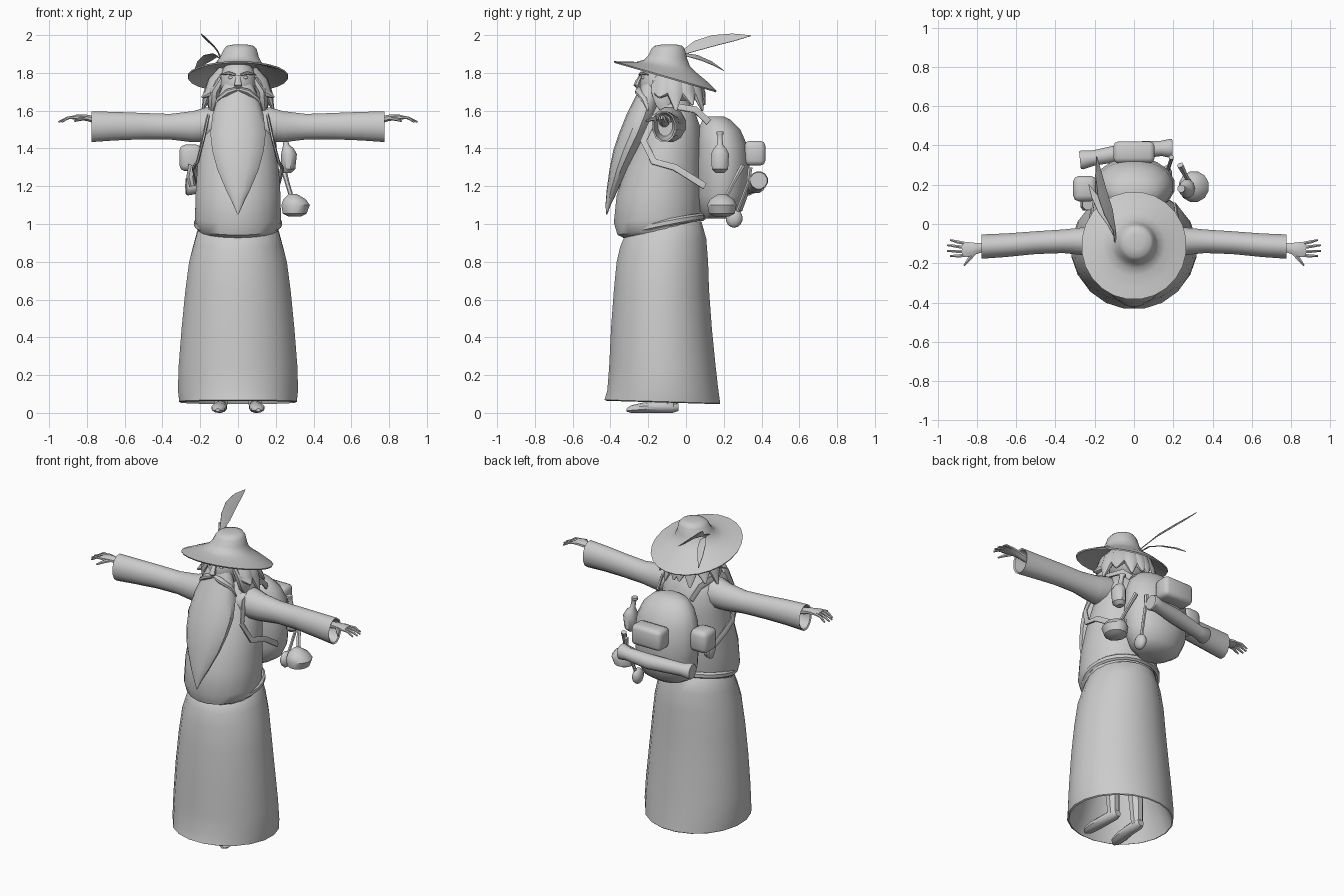
import bpy, bmesh, math
from mathutils import Vector

grey = bpy.data.materials.new("plain_grey")
grey.diffuse_color = (0.6, 0.6, 0.6, 1)


def finish(name, bm, angle=40):
    bmesh.ops.recalc_face_normals(bm, faces=bm.faces)
    me = bpy.data.meshes.new(name)
    bm.to_mesh(me)
    bm.free()
    me.materials.append(grey)
    ob = bpy.data.objects.new(name, me)
    bpy.context.collection.objects.link(ob)
    bpy.ops.object.select_all(action='DESELECT')
    ob.select_set(True)
    bpy.context.view_layer.objects.active = ob
    bpy.ops.object.shade_smooth_by_angle(angle=math.radians(angle))
    return ob


def loft(name, rings, n=12, up=(0, 0, 1), axis=None, closed=False, angle=40):
    """Oval sections (x, y, z, half width, half depth[, tilt]) joined along a path."""
    bm = bmesh.new()
    cs = [Vector(r[:3]) for r in rings]
    m = len(cs)
    loops = []
    for i, r in enumerate(rings):
        if axis:
            t = Vector(axis)
        elif closed:
            t = cs[(i + 1) % m] - cs[i - 1]
        else:
            t = cs[min(i + 1, m - 1)] - cs[max(i - 1, 0)]
        t = t.normalized()
        side = Vector(up).cross(t).normalized()
        other = t.cross(side)
        tilt = r[5] if len(r) > 5 else 0
        loop = []
        for k in range(n):
            a = 2 * math.pi * (k + 0.5) / n
            p = cs[i] + side * r[3] * math.cos(a) + other * r[4] * math.sin(a)
            p.z += tilt * (p.y - cs[i].y)
            loop.append(bm.verts.new(p))
        loops.append(loop)
    for i in range(m if closed else m - 1):
        A, B = loops[i], loops[(i + 1) % m]
        for k in range(n):
            j = (k + 1) % n
            bm.faces.new((A[k], A[j], B[j], B[k]))
    if not closed:
        bm.faces.new(loops[0])
        bm.faces.new(loops[-1])
    return finish(name, bm, angle)


def upright(name, rings, n=20, **kw):
    """Sections stacked along z given as (z, half width, front y, back y, tilt)."""
    full = [(0, (f + b) / 2, z, w, (b - f) / 2, t) for z, w, f, b, t in rings]
    return loft(name, full, n, up=(0, 1, 0), axis=(0, 0, 1), **kw)


def ball(name, c, r, seg=12):
    bm = bmesh.new()
    bmesh.ops.create_uvsphere(bm, u_segments=seg, v_segments=seg // 2 + 2, radius=1)
    for v in bm.verts:
        v.co = Vector((v.co.x * r[0] + c[0], v.co.y * r[1] + c[1], v.co.z * r[2] + c[2]))
    return finish(name, bm, 60)


def box(name, c, s, bevel=0.02):
    bm = bmesh.new()
    bmesh.ops.create_cube(bm, size=1)
    for v in bm.verts:
        v.co = Vector([v.co[i] * s[i] + c[i] for i in range(3)])
    bmesh.ops.bevel(bm, geom=bm.edges[:], offset=bevel, segments=2, affect='EDGES', profile=0.5)
    return finish(name, bm, 50)


# Robe: hollow skirt, torso with overhanging belly, sagging belt
upright("skirt", [(0.35, .2, -.32, .06, 0), (0.15, .28, -.38, .13, 0), (0.055, .305, -.425, .18, -.03),
                  (0.06, .315, -.435, .185, -.03), (0.12, .322, -.42, .175, 0), (0.25, .318, -.41, .16, 0),
                  (0.45, .302, -.40, .14, 0), (0.65, .282, -.385, .125, 0), (0.8, .262, -.37, .12, 0),
                  (0.9, .235, -.352, .11, .1), (0.97, .215, -.33, .085, .2), (0.99, .2, -.3, .06, .2)])
upright("torso", [(0.95, .2, -.3, .06, .2), (0.985, .222, -.365, .075, .2), (1.03, .23, -.385, .08, .1),
                  (1.15, .228, -.37, .085, 0), (1.3, .218, -.32, .085, 0), (1.42, .205, -.265, .085, 0),
                  (1.52, .19, -.22, .075, 0), (1.59, .16, -.19, .05, 0), (1.64, .1, -.16, .02, 0),
                  (1.68, .07, -.14, 0, 0)])
belt = []
for i in range(24):
    a = 2 * math.pi * i / 24
    belt.append((.222 * math.cos(a), -.12 + .21 * math.sin(a),
                 .99 + .045 * math.sin(a) + .012 * abs(math.cos(a)), .014, .02))
loft("belt", belt, 6, closed=True)

for s, tag in ((-1, "left"), (1, "right")):
    # Sleeve with an open cuff
    loft(tag + "_sleeve", [(s * x, y, z, a, b) for x, y, z, a, b in (
        (.08, -.09, 1.53, .09, .08), (.17, -.09, 1.525, .09, .095), (.24, -.088, 1.515, .075, .085),
        (.36, -.088, 1.515, .062, .07), (.5, -.095, 1.518, .06, .072), (.65, -.108, 1.518, .062, .078),
        (.775, -.115, 1.515, .064, .084), (.77, -.115, 1.515, .055, .075), (.66, -.11, 1.52, .04, .055))],
        12, axis=(1, 0, 0))
    # Hand with four fingers and a thumb
    loft(tag + "_hand", [(s * x, y, z, a, b) for x, y, z, a, b in (
        (.66, -.115, 1.535, .026, .022), (.77, -.12, 1.555, .024, .02), (.8, -.125, 1.562, .03, .018),
        (.85, -.13, 1.566, .042, .016), (.875, -.13, 1.563, .04, .011))], 8, axis=(1, 0, 0))
    for k, (y0, y1, reach) in enumerate(((-.099, -.082, .935), (-.12, -.108, .95),
                                         (-.141, -.137, .95), (-.161, -.163, .935))):
        loft(f"{tag}_finger_{k + 1}", [(s * .86, y0, 1.565, .009, .008),
             (s * .9, (y0 + y1) / 2, 1.562, .009, .008), (s * reach, y1, 1.54, .005, .005)], 6)
    loft(tag + "_thumb", [(s * .81, -.14, 1.56, .014, .011), (s * .84, -.18, 1.555, .011, .01),
         (s * .865, -.212, 1.545, .005, .005)], 6)
    # Leg and shoe
    loft(tag + "_leg", [(s * .09, -.08, .03, .035, .035), (s * .09, -.09, .2, .045, .045),
                        (s * .09, -.11, .4, .06, .06)], 8, up=(0, 1, 0))
    loft(tag + "_shoe", [(s * x, y, z, a, b) for x, y, z, a, b in (
        (.088, -.04, .03, .02, .02), (.09, -.07, .033, .034, .033), (.093, -.15, .032, .036, .032),
        (.1, -.23, .027, .042, .027), (.105, -.29, .02, .034, .02), (.107, -.315, .015, .012, .008))],
        10, axis=(0, -1, 0))
    # Face details and moustache
    ball(tag + "_eye", (s * .038, -.225, 1.775), (.014, .012, .01), 8)
    loft(tag + "_eyebrow", [(s * .015, -.246, 1.79, .006, .007), (s * .05, -.236, 1.8, .01, .009),
                            (s * .095, -.2, 1.79, .003, .003)], 6)
    loft(tag + "_moustache", [(s * .005, -.25, 1.715, .014, .012), (s * .05, -.25, 1.7, .022, .018),
                              (s * .1, -.22, 1.66, .02, .016), (s * .13, -.2, 1.6, .004, .004)], 8)
    # Side whiskers and hanging hair locks
    loft(tag + "_whisker", [(s * .085, -.15, 1.77, .03, .02), (s * .125, -.14, 1.71, .05, .03),
                            (s * .13, -.12, 1.64, .045, .03), (s * .14, -.1, 1.57, .008, .008)],
         8, up=(1, 0, 0))
    for k, (ang, low, r) in enumerate(((-18, 1.67, .2), (8, 1.6, .19), (35, 1.63, .2), (62, 1.6, .19), (84, 1.63, .18))):
        c, d = s * math.cos(math.radians(ang)), math.sin(math.radians(ang))
        loft(f"{tag}_hair_lock_{k + 1}", [(c * .08, -.08 + d * .08, 1.81, .04, .03),
             (c * .13, -.08 + d * .13, 1.75, .055, .035), (c * .16, -.08 + d * .16, 1.69, .045, .025),
             (c * r, -.08 + d * r, low, .006, .006)], 8, up=(c, d, .01))
    # Pack strap over the shoulder and under the arm
    loft(tag + "_strap", [(s * .12, .12, 1.54, .02, .008), (s * .135, .05, 1.605, .02, .008),
         (s * .15, -.07, 1.625, .02, .008), (s * .16, -.17, 1.56, .02, .008), (s * .185, -.225, 1.44, .02, .008),
         (s * .215, -.17, 1.33, .02, .008), (s * .235, -.06, 1.3, .02, .008),
         (s * .21, .1, 1.2, .02, .008)], 6, up=(s, 0, .3))

# Head, nose, hair and long beard
ball("head", (0, -.13, 1.745), (.1, .115, .13), 16)
ball("hair_cap", (0, -.06, 1.74), (.135, .13, .11), 14)
loft("nose", [(0, -.235, 1.79, .012, .012), (0, -.252, 1.76, .016, .016), (0, -.262, 1.735, .022, .018),
              (0, -.25, 1.718, .012, .01)], 8, up=(0, 1, 0), axis=(0, 0, 1))
loft("beard", [(0, -.19, 1.75, .075, .04), (0, -.2, 1.68, .105, .065), (0, -.235, 1.58, .138, .08),
               (0, -.275, 1.48, .15, .08), (0, -.315, 1.39, .14, .07), (0, -.355, 1.29, .113, .05),
               (0, -.39, 1.18, .065, .03), (0, -.412, 1.1, .025, .014), (0, -.42, 1.05, .003, .003)],
     14, up=(0, 1, 0), axis=(0, 0, 1))

# Hat: drooping brim, flared crown
loft("hat", [(0, -.1, 1.83, .1, .1, -.15), (0, -.1, 1.815, .17, .17, -.22), (0, -.11, 1.775, .265, .27, -.29),
             (0, -.11, 1.783, .268, .275, -.29), (0, -.108, 1.808, .215, .22, -.24), (0, -.103, 1.83, .16, .16, -.18),
             (.004, -.1, 1.853, .122, .122, -.14), (.008, -.097, 1.885, .102, .103, -.08),
             (.012, -.095, 1.925, .088, .09, 0), (.012, -.093, 1.943, .072, .075, 0), (.012, -.09, 1.95, .035, .04, 0)],
     24, up=(0, 1, 0), axis=(0, 0, 1), angle=50)

# Feathers tucked into the hat
loft("large_feather", [(-.09, -.14, 1.86, .005, .003), (-.1, -.03, 1.9, .012, .003), (-.13, .06, 1.945, .04, .003),
                       (-.16, .15, 1.972, .043, .003), (-.18, .25, 1.988, .03, .003), (-.19, .345, 1.997, .002, .002)],
     6, up=(.75, 0, .65))
loft("small_feather", [(-.09, -.08, 1.87, .004, .003), (-.12, 0, 1.895, .02, .003), (-.16, .07, 1.88, .032, .003),
                       (-.2, .14, 1.85, .022, .003), (-.23, .2, 1.812, .002, .002)], 6, up=(.5, 0, .85))

# Backpack with lid and pockets
upright("backpack", [(1.03, .1, .1, .24, 0), (1.07, .165, .07, .3, 0), (1.15, .2, .055, .33, 0),
                     (1.3, .21, .05, .34, 0), (1.42, .2, .055, .325, 0), (1.5, .165, .065, .29, 0),
                     (1.55, .115, .085, .24, 0), (1.57, .05, .12, .2, 0)], n=16)
box("back_pocket", (0, .365, 1.375), (.21, .11, .13), .025)
box("side_pocket", (-.25, .18, 1.35), (.12, .13, .14), .03)
loft("small_pouch", [(-.235, .1, 1.31, .03, .03), (-.25, .1, 1.25, .025, .035), (-.24, .1, 1.2, .02, .02)],
     8, up=(0, 1, 0))

# Bed roll across the back
loft("bed_roll", [(-.275, .325, 1.2, .045, .045), (-.265, .326, 1.2, .05, .05), (-.21, .335, 1.2, .04, .04),
                  (0, .375, 1.21, .047, .047), (.14, .385, 1.225, .04, .04), (.185, .385, 1.23, .05, .05),
                  (.195, .385, 1.23, .045, .045)], 12)

# Flask hanging at the side
loft("flask", [(.26, .18, 1.27, .025, .02), (.265, .18, 1.29, .045, .038), (.27, .18, 1.37, .05, .042),
               (.265, .18, 1.4, .035, .03), (.255, .18, 1.42, .016, .016), (.245, .18, 1.47, .014, .014),
               (.24, .18, 1.475, .02, .02), (.24, .18, 1.49, .02, .02)], 10, up=(1, 0, 0), axis=(0, 0, 1))

# Cooking pot, its handle, and a spoon
loft("pot", [(.3, .19, 1.04, .035, .04), (.3, .19, 1.055, .065, .07), (.305, .19, 1.1, .078, .08),
             (.3, .19, 1.13, .062, .065), (.29, .19, 1.16, .02, .02)], 12, up=(0, 1, 0), axis=(0, 0, 1))
loft("pot_handle", [(.29, .2, 1.12, .013, .01), (.26, .25, 1.22, .013, .01), (.235, .3, 1.31, .018, .014)], 6)
loft("spoon_handle", [(.17, .27, 1.06, .01, .01), (.19, .33, 1.22, .01, .01), (.19, .34, 1.3, .014, .014)],
     6, up=(1, 0, 0))
ball("spoon_bowl", (.165, .255, 1.03), (.03, .045, .05), 10)
